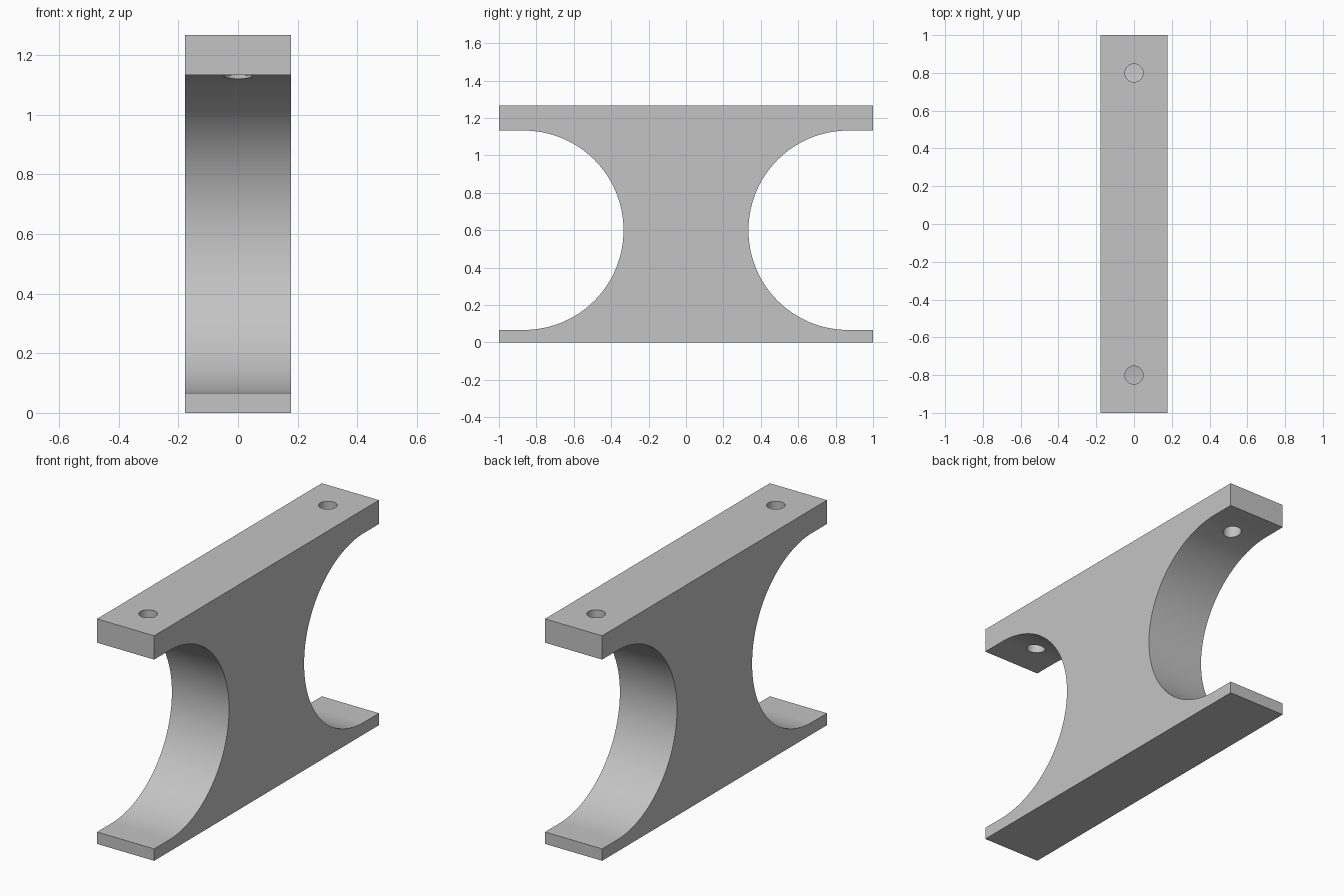
import bpy, bmesh, math

cube = bpy.data.objects.get("Cube")
if cube:
    bpy.data.objects.remove(cube, do_unlink=True)

HALF_W = 0.178          # half thickness along x
TOP = 1.267             # overall height
ARC_Y, ARC_Z, ARC_R = 0.867, 0.6, 0.533
HOLE_Y, HOLE_R = 0.8, 0.048
STEPS = 64

# Material
grey = bpy.data.materials.new("plain grey")
grey.use_nodes = True
colour = (0.55, 0.55, 0.55, 1)
grey.diffuse_color = colour
grey.node_tree.nodes["Principled BSDF"].inputs["Base Color"].default_value = colour


def finish(bm, name):
    bmesh.ops.recalc_face_normals(bm, faces=bm.faces)
    mesh = bpy.data.meshes.new(name)
    bm.to_mesh(mesh)
    bm.free()
    mesh.materials.append(grey)
    obj = bpy.data.objects.new(name, mesh)
    bpy.context.collection.objects.link(obj)
    return obj


# Side profile: flat flanges joined by a half-round waist on each side
half = [(1, 0), (1, ARC_Z - ARC_R)]
for i in range(STEPS + 1):
    a = -math.pi / 2 - math.pi * i / STEPS
    half.append((ARC_Y + ARC_R * math.cos(a), ARC_Z + ARC_R * math.sin(a)))
half += [(1, ARC_Z + ARC_R), (1, TOP)]
profile = half + [(-y, z) for y, z in reversed(half)]

# Bracket body, extruded across its thickness
bm = bmesh.new()
face = bm.faces.new([bm.verts.new((-HALF_W, y, z)) for y, z in profile])
ext = bmesh.ops.extrude_face_region(bm, geom=[face])
moved = [g for g in ext["geom"] if isinstance(g, bmesh.types.BMVert)]
bmesh.ops.translate(bm, verts=moved, vec=(2 * HALF_W, 0, 0))
body = finish(bm, "bracket_body")

# Screw holes through the upper flange
bm = bmesh.new()
for side in (-1, 1):
    made = bmesh.ops.create_cone(bm, cap_ends=True, segments=48, radius1=HOLE_R,
                                 radius2=HOLE_R, depth=0.4)
    bmesh.ops.translate(bm, verts=made["verts"], vec=(0, side * HOLE_Y, TOP))
cutter = finish(bm, "hole_cutter")
cutter.hide_render = True

bpy.ops.object.select_all(action="DESELECT")
bpy.context.view_layer.objects.active = body
body.select_set(True)
mod = body.modifiers.new("screw_holes", "BOOLEAN")
mod.operation = "DIFFERENCE"
mod.solver = "EXACT"
mod.object = cutter
bpy.ops.object.modifier_apply(modifier=mod.name)
bpy.data.objects.remove(cutter, do_unlink=True)
bpy.ops.object.shade_smooth_by_angle(angle=math.radians(30))
